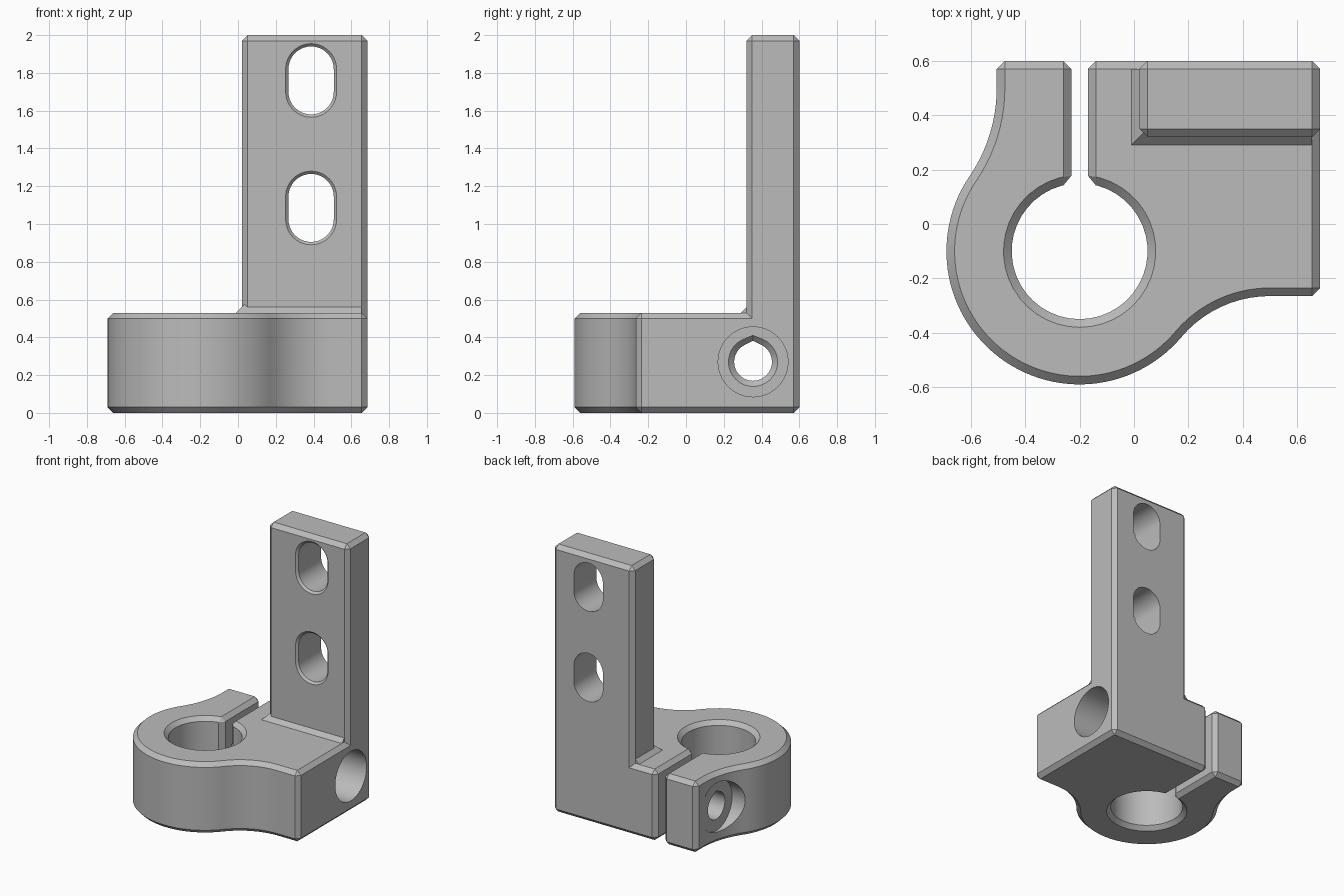
import bpy
import bmesh
from math import sin, cos, acos, atan2, radians, degrees, hypot, pi

if "Cube" in bpy.data.objects:
    bpy.data.objects.remove(bpy.data.objects["Cube"])

CHAMFER = 0.03
HEIGHT = 0.53
BACK, RIGHT, FRONT = 0.6, 0.685, -0.265

grey = bpy.data.materials.new("machined_grey")
grey.use_nodes = True
grey.diffuse_color = (0.5, 0.5, 0.5, 1)
grey.node_tree.nodes["Principled BSDF"].inputs["Base Color"].default_value = (0.5, 0.5, 0.5, 1)


def arc(cx, cy, r, start, end, steps):
    angles = [radians(start + (end - start) * i / steps) for i in range(steps + 1)]
    return [(cx + r * cos(a), cy + r * sin(a)) for a in angles]


def rect(x0, x1, y0, y1):
    return [(x0, y0), (x1, y0), (x1, y1), (x0, y1)]


def stadium(cx, cz, r, half=0.06):
    return arc(cx, cz + half, r, 0, 180, 20) + arc(cx, cz - half, r, 180, 360, 20)


def bolt_circle(r, peak=1.0, cy=0.355, cz=0.27, n=48):
    """Circle whose top may rise to a tangent peak."""
    points = []
    for i in range(n):
        a = 2 * pi * i / n
        off_top = abs(a - pi / 2)
        radius = r / cos(max(0, acos(1 / peak) - off_top))
        points.append((cy + radius * cos(a), cz + radius * sin(a)))
    return points


def loft(name, sections, axis="z", bevel_from=None):
    """Join equal-count profiles placed at depths along an axis."""
    place = {"x": lambda u, v, w: (w, u, v),
             "y": lambda u, v, w: (u, w, v),
             "z": lambda u, v, w: (u, v, w)}[axis]
    bm = bmesh.new()
    rings = [[bm.verts.new(place(u, v, w)) for u, v in pts] for pts, w in sections]
    for a, b in zip(rings, rings[1:]):
        for i in range(len(a)):
            j = (i + 1) % len(a)
            bm.faces.new((a[i], a[j], b[j], b[i]))
    bm.faces.new(rings[0])
    bm.faces.new(rings[-1])
    bmesh.ops.recalc_face_normals(bm, faces=bm.faces)
    if bevel_from is not None:
        sharp = [e for e in bm.edges if e.calc_face_angle() > 0.5
                 and max(v.co.z for v in e.verts) > bevel_from]
        bmesh.ops.bevel(bm, geom=sharp, offset=CHAMFER, offset_type="OFFSET",
                        segments=1, affect="EDGES", clamp_overlap=False)
    mesh = bpy.data.meshes.new(name)
    bm.to_mesh(mesh)
    bm.free()
    mesh.materials.append(grey)
    obj = bpy.data.objects.new(name, mesh)
    bpy.context.collection.objects.link(obj)
    return obj


def combine(target, tool, operation):
    mod = target.modifiers.new(operation.lower(), "BOOLEAN")
    mod.operation = operation
    mod.solver = "EXACT"
    mod.object = tool
    bpy.context.view_layer.objects.active = target
    bpy.ops.object.modifier_apply(modifier=mod.name)
    bpy.data.objects.remove(tool)


# Split clamp ring with two ears, flowing into the square block
cx, cy, outer, inner, gap = -0.2, -0.1, 0.49, 0.25, 0.03
ear_x, ear_r, ear_y = -0.505, 0.576, 0.5
side_x, side_r = 0.5, 0.427
ear_c = ear_x - ear_r
side_c = FRONT - side_r
ear_a = degrees(atan2(ear_y - cy, ear_c - cx))
side_a = degrees(atan2(side_c - cy, side_x - cx))
gap_a = degrees(acos(gap / inner))
outline = [(cx - gap, BACK), (ear_x, BACK)]
outline += arc(ear_c, ear_y, ear_r, 0, ear_a - 180, 10)
outline += arc(cx, cy, outer, ear_a, side_a + 360, 54)[1:]
outline += arc(side_x, side_c, side_r, side_a + 180, 90, 10)[1:]
outline += [(RIGHT, FRONT), (RIGHT, BACK), (cx + gap, BACK)]
outline += arc(cx, cy, inner, gap_a, -180 - gap_a, 40)
bracket = loft("clamp_bracket", [(outline, 0), (outline, HEIGHT)], bevel_from=-1)

# Upright mounting plate
base = rect(0.02, RIGHT, 0.32, BACK)
plate = loft("mounting_plate", [(base, 0.47), (base, 2.0)], bevel_from=0.48)
combine(bracket, plate, "UNION")

# Sloped fillet where the plate meets the block
fillet = loft("plate_fillet", [(rect(k, 0.655, k + 0.3, 0.57), z)
                               for k, z in ((-0.02, 0.52), (0.04, 0.58))])
combine(bracket, fillet, "UNION")

# Cross bolt: deep head bore, countersunk shank hole, spot face on the ear
small, large = bolt_circle(0.1, 1.12), bolt_circle(0.185)
bolt = loft("bolt_cutter", [(large, 0.9), (large, 0.1), (bolt_circle(0.13, 1.08), 0.1),
                            (small, 0.07), (small, -0.5), (large, -0.5), (large, -0.8)], "x")
combine(bracket, bolt, "DIFFERENCE")

# Two adjustment slots with a chamfered front rim
for z in (1.085, 1.76):
    slot = loft("slot_cutter", [(stadium(0.387, z, r), y) for r, y in
                                ((0.155, 0.3), (0.12, 0.335), (0.12, 0.7))], "y")
    combine(bracket, slot, "DIFFERENCE")

# Smooth curves, crisp chamfers
bpy.ops.object.select_all(action="DESELECT")
bracket.select_set(True)
bpy.context.view_layer.objects.active = bracket
bpy.ops.object.shade_smooth_by_angle(angle=radians(25))
